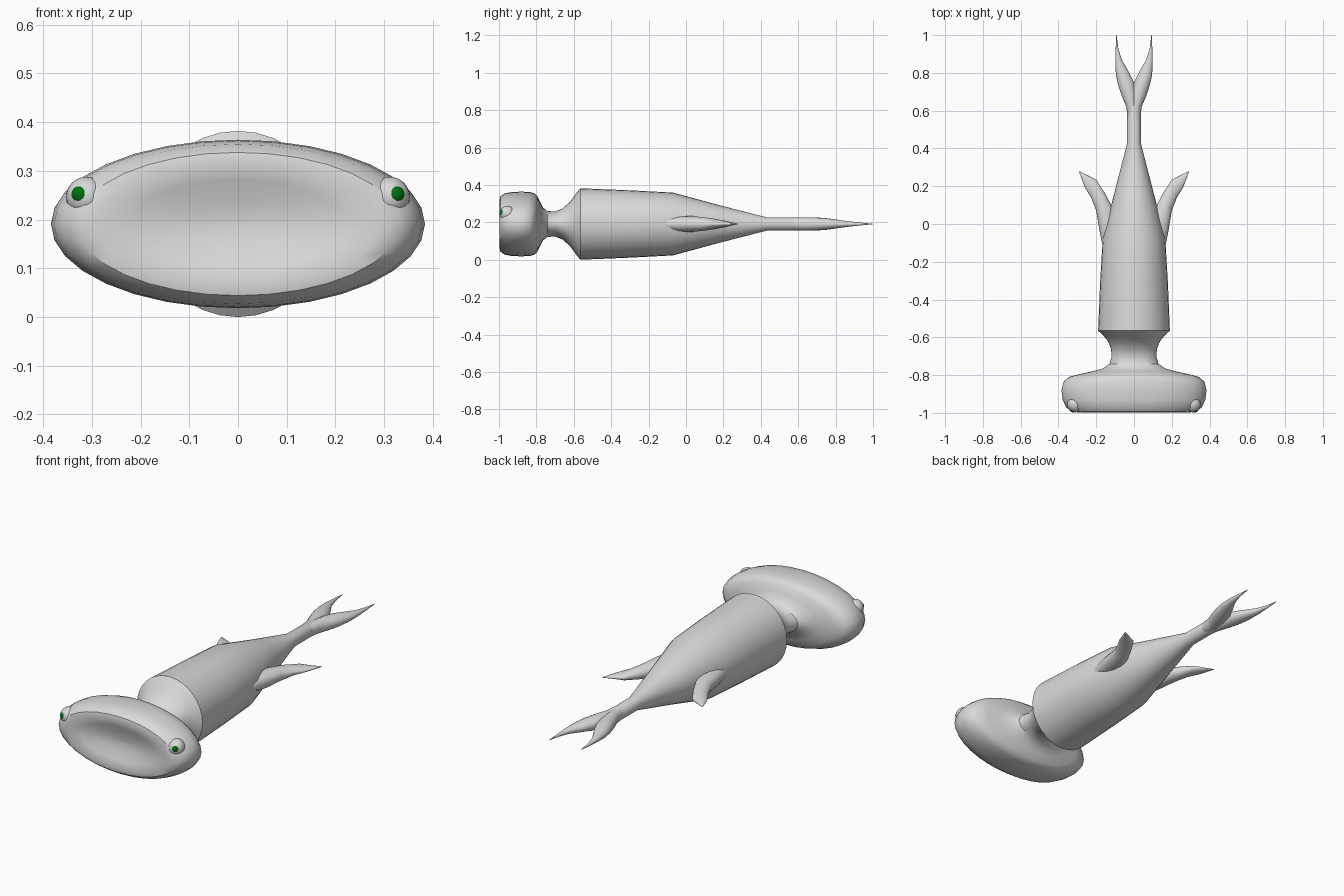
import bpy, bmesh, math
from mathutils import Vector

if "Cube" in bpy.data.objects:
    bpy.data.objects.remove(bpy.data.objects["Cube"])

MID = 0.191  # height of the body axis


def material(name, colour):
    m = bpy.data.materials.new(name)
    m.use_nodes = True
    m.diffuse_color = colour
    m.node_tree.nodes["Principled BSDF"].inputs["Base Color"].default_value = colour
    return m


grey = material("pale grey", (0.7, 0.7, 0.7, 1))
green = material("green", (0.0, 0.16, 0.005, 1))


def finish(name, bm, mat, angle=35):
    bmesh.ops.recalc_face_normals(bm, faces=bm.faces)
    mesh = bpy.data.meshes.new(name)
    bm.to_mesh(mesh)
    bm.free()
    mesh.materials.append(mat)
    ob = bpy.data.objects.new(name, mesh)
    bpy.context.collection.objects.link(ob)
    bpy.ops.object.select_all(action='DESELECT')
    ob.select_set(True)
    bpy.context.view_layer.objects.active = ob
    bpy.ops.object.shade_smooth_by_angle(angle=math.radians(angle))


def loft(name, sections, sides, side=1, angle=35):
    """Skin ellipses, each spanning two plan points with a half height."""
    bm = bmesh.new()
    rings = []
    for a, b, half in sections:
        a = Vector((a[0] * side, a[1], MID))
        b = Vector((b[0] * side, b[1], MID))
        ring = []
        for i in range(sides):
            t = math.tau * i / sides
            p = (a + b) / 2 + (b - a) / 2 * math.cos(t)
            p.z += half * math.sin(t)
            ring.append(bm.verts.new(p))
        rings.append(ring)
    for r, s in zip(rings, rings[1:]):
        for i in range(sides):
            j = (i + 1) % sides
            bm.faces.new((r[i], r[j], s[j], s[i]))
    bm.faces.new(rings[0])
    bm.faces.new(rings[-1])
    finish(name, bm, grey, angle)


def ball(name, centre, radius, mat):
    bm = bmesh.new()
    bmesh.ops.create_uvsphere(bm, u_segments=24, v_segments=16, radius=radius)
    bmesh.ops.translate(bm, verts=bm.verts, vec=centre)
    finish(name, bm, mat)


# Dished hammer head, neck, barrel body and tail stem: y, half width, half height
profile = [
    (-0.965, 0.01, 0.005), (-0.972, 0.13, 0.05), (-0.988, 0.22, 0.09),
    (-0.998, 0.29, 0.125), (-0.993, 0.33, 0.147), (-0.97, 0.36, 0.164),
    (-0.93, 0.378, 0.171), (-0.88, 0.384, 0.173), (-0.835, 0.373, 0.171),
    (-0.81, 0.345, 0.164), (-0.795, 0.29, 0.15), (-0.78, 0.22, 0.118),
    (-0.765, 0.165, 0.088), (-0.74, 0.13, 0.069), (-0.70, 0.118, 0.067),
    (-0.66, 0.122, 0.083), (-0.62, 0.138, 0.118), (-0.59, 0.163, 0.16),
    (-0.565, 0.19, 0.191), (-0.3, 0.179, 0.18), (-0.07, 0.165, 0.168),
    (0.18, 0.1, 0.1), (0.43, 0.036, 0.036), (0.62, 0.036, 0.035),
    (0.70, 0.01, 0.012),
]
loft("head_and_body", [((-w, y), (w, y), h) for y, w, h in profile], 32)

# Pectoral fin: inner edge, outer edge, half thickness
fin = [
    ((0.06, 0.02), (0.15, -0.2), 0.036), ((0.12, 0.1), (0.182, -0.04), 0.043),
    ((0.155, 0.165), (0.2, 0.07), 0.033), ((0.2, 0.235), (0.225, 0.135), 0.02),
    ((0.245, 0.257), (0.262, 0.197), 0.01), ((0.289, 0.279), (0.291, 0.276), 0.001),
]
# Forked tail lobe
lobe = [
    ((-0.02, 0.52), (0.032, 0.52), 0.03), ((-0.02, 0.62), (0.04, 0.62), 0.035),
    ((-0.012, 0.70), (0.066, 0.68), 0.035), ((0.0, 0.75), (0.085, 0.74), 0.032),
    ((0.03, 0.81), (0.096, 0.79), 0.024), ((0.065, 0.87), (0.099, 0.86), 0.015),
    ((0.083, 0.93), (0.097, 0.93), 0.008), ((0.092, 1.0), (0.094, 1.0), 0.001),
]

for label, side in (("left", 1), ("right", -1)):
    loft(label + "_pectoral_fin", fin, 16, side, 60)
    loft(label + "_tail_lobe", lobe, 16, side, 60)
    # Bulging eye with a pupil turned slightly outward
    centre = Vector((0.311 * side, -0.955, 0.246))
    gaze = Vector((0.45 * side, -0.88, 0.19)).normalized()
    ball(label + "_eye", centre, 0.042, grey)
    ball(label + "_pupil", centre + gaze * 0.026, 0.02, green)
